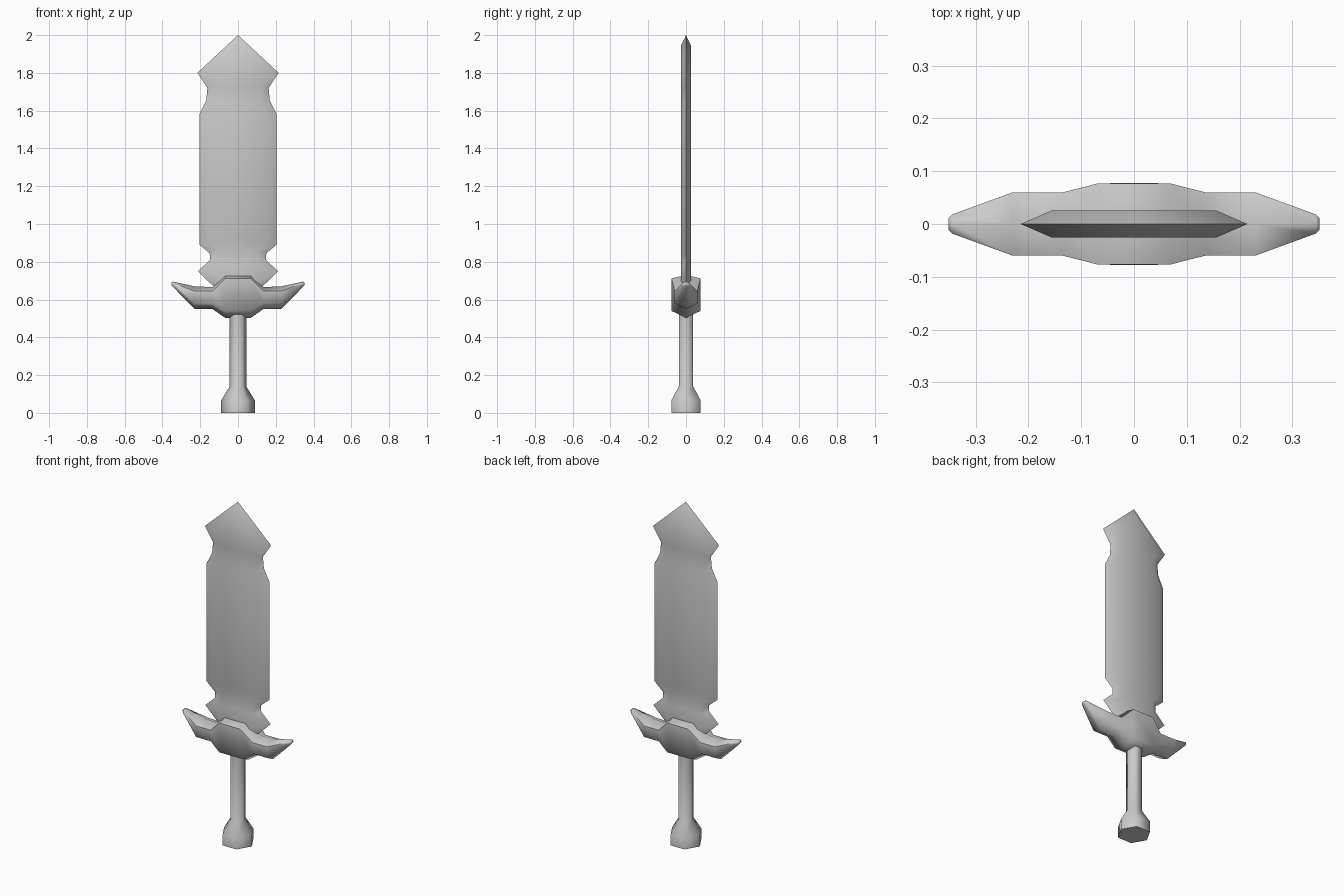
import bpy, bmesh, math

if "Cube" in bpy.data.objects:
    bpy.data.objects.remove(bpy.data.objects["Cube"])


def finish(name, verts, faces, angle):
    mesh = bpy.data.meshes.new(name)
    mesh.from_pydata(verts, [], faces)
    bm = bmesh.new()
    bm.from_mesh(mesh)
    bmesh.ops.remove_doubles(bm, verts=bm.verts, dist=0.0005)
    bmesh.ops.recalc_face_normals(bm, faces=bm.faces)
    bm.to_mesh(mesh)
    bm.free()
    obj = bpy.data.objects.new(name, mesh)
    bpy.context.collection.objects.link(obj)
    bpy.ops.object.select_all(action='DESELECT')
    obj.select_set(True)
    bpy.context.view_layer.objects.active = obj
    bpy.ops.object.shade_smooth_by_angle(angle=math.radians(angle))
    return obj


def loft(name, rings, angle, caps=True):
    """Skin equal-length closed rings, capping both ends."""
    n = len(rings[0])
    verts = [v for ring in rings for v in ring]
    faces = [(i * n + j, i * n + (j + 1) % n, (i + 1) * n + (j + 1) % n, (i + 1) * n + j)
             for i in range(len(rings) - 1) for j in range(n)]
    if caps:
        faces += [tuple(range(n)), tuple(range(len(verts) - n, len(verts)))]
    return finish(name, verts, faces, angle)


# Blade: each row is cutting edge (x, z) then flat border (x, z)
T = 0.026
blade_rows = [
    (0.09, 0.61, 0.06, 0.61),
    (0.125, 0.665, 0.075, 0.68),
    (0.212, 0.75, 0.145, 0.75),
    (0.148, 0.81, 0.105, 0.79),
    (0.15, 0.845, 0.105, 0.86),
    (0.203, 0.89, 0.155, 0.905),
    (0.203, 1.585, 0.155, 1.57),
    (0.168, 1.655, 0.122, 1.645),
    (0.162, 1.72, 0.118, 1.73),
    (0.215, 1.80, 0.155, 1.795),
    (0.0, 2.0, 0.0, 1.945),
]
loft("blade", [[(-ex, 0, ez), (-fx, -T, fz), (fx, -T, fz),
                (ex, 0, ez), (fx, T, fz), (-fx, T, fz)]
               for ex, ez, fx, fz in blade_rows], 50, caps=False)

# Guard: hexagonal sections (x, half depth, bottom, low side, high side, top)
half = [
    (0.068, 0.077, 0.503, 0.54, 0.712, 0.73),
    (0.135, 0.06, 0.55, 0.58, 0.645, 0.666),
    (0.23, 0.06, 0.55, 0.58, 0.645, 0.67),
    (0.345, 0.018, 0.668, 0.675, 0.688, 0.695),
    (0.352, 0.010, 0.676, 0.679, 0.685, 0.688),
]
sections = [(-s[0],) + s[1:] for s in reversed(half)] + half
loft("crossguard", [[(x, 0, b), (x, d, lo), (x, d, hi), (x, 0, t), (x, -d, hi), (x, -d, lo)]
                    for x, d, b, lo, hi, t in sections], 65)

# Grip and pommel: one six-sided turned profile
profile = [(0.09, 0.0), (0.09, 0.065), (0.044, 0.14), (0.044, 0.54)]
loft("grip_and_pommel", [[(r * math.cos(k * math.pi / 3), r * math.sin(k * math.pi / 3), z)
                          for k in range(6)] for r, z in profile], 65)
